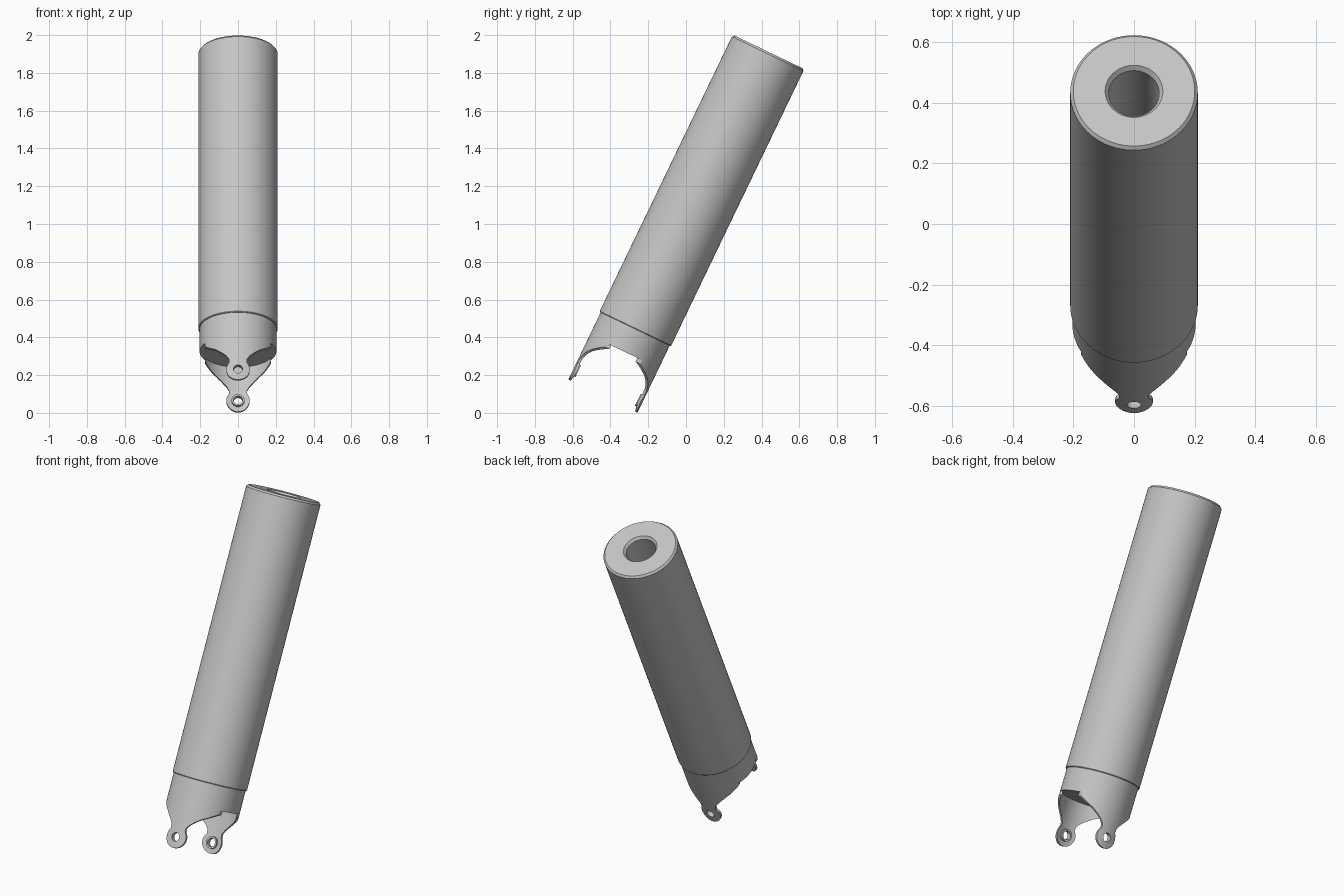
import bpy, bmesh, math
from mathutils import Matrix, Vector

if "Cube" in bpy.data.objects:
    bpy.data.objects.remove(bpy.data.objects["Cube"], do_unlink=True)

TILT = Matrix.Translation((0, -0.269, 0.444)) @ Matrix.Rotation(math.radians(-25.7), 4, 'X')
WALL, SHOULDER, EAR_Z, EAR_R, HOLE_R = 0.203, -0.133, -0.332, 0.062, 0.024

metal = bpy.data.materials.new("grey metal")
metal.use_nodes = True
GREY = (0.56, 0.56, 0.56, 1)
metal.diffuse_color = GREY
metal.node_tree.nodes["Principled BSDF"].inputs["Base Color"].default_value = GREY


def finish(name, bm):
    bmesh.ops.recalc_face_normals(bm, faces=bm.faces)
    mesh = bpy.data.meshes.new(name)
    bm.to_mesh(mesh)
    bm.free()
    mesh.materials.append(metal)
    obj = bpy.data.objects.new(name, mesh)
    bpy.context.scene.collection.objects.link(obj)
    return obj


def smooth(obj):
    obj.data.shade_smooth()
    obj.data.set_sharp_from_angle(angle=math.radians(30))


def lathe(name, profile, steps=96, move=Matrix.Identity(4)):
    """Closed (radius, height) profile turned around z."""
    bm = bmesh.new()
    rings = []
    for i in range(steps):
        a = math.tau * i / steps
        rings.append([bm.verts.new(move @ Vector((r * math.cos(a), r * math.sin(a), z)))
                      for r, z in profile])
    for i, ring in enumerate(rings):
        nxt = rings[(i + 1) % steps]
        for j in range(len(profile)):
            k = (j + 1) % len(profile)
            bm.faces.new((ring[j], nxt[j], nxt[k], ring[k]))
    return finish(name, bm)


def prism(name, outline, depth=0.3):
    """(x, z) outline extruded along y, through both sides."""
    bm = bmesh.new()
    face = bm.faces.new([bm.verts.new((x, -depth, z)) for x, z in outline])
    new = bmesh.ops.extrude_face_region(bm, geom=[face])["geom"]
    verts = [v for v in new if isinstance(v, bmesh.types.BMVert)]
    bmesh.ops.translate(bm, vec=(0, 2 * depth, 0), verts=verts)
    return finish(name, bm)


def cut(obj, cutter, operation):
    mod = obj.modifiers.new("cut", 'BOOLEAN')
    mod.operation, mod.object, mod.solver = operation, cutter, 'EXACT'
    graph = bpy.context.evaluated_depsgraph_get()
    mesh = bpy.data.meshes.new_from_object(obj.evaluated_get(graph))
    obj.modifiers.clear()
    obj.data = mesh
    bpy.data.objects.remove(cutter, do_unlink=True)


# Main tube with a stepped lower collar, chamfered rim and through bore
tube = lathe("main_tube", [
    (0.083, SHOULDER), (WALL, SHOULDER), (WALL, 0), (0.207, 0), (0.21, 0.004),
    (0.21, 1.617), (0.2, 1.628), (0.095, 1.628), (0.083, 1.612)])

# Two curved tongues: a thin sleeve trimmed to a tapering outline with round ears
tongues = lathe("fork_tongues", [(0.19, SHOULDER), (WALL, SHOULDER), (WALL, -0.42), (0.19, -0.42)])
half = [(0.174, -0.1), (0.174, -0.155), (0.16, -0.168), (0.142, -0.184), (0.116, -0.202),
        (0.087, -0.226), (0.062, -0.25), (0.049, -0.27)]
for i in range(17):
    a = math.radians(50 + 130 * i / 16)
    half.append((EAR_R * math.sin(a), EAR_Z + EAR_R * math.cos(a)))
half[-1] = (0, EAR_Z - EAR_R)
outline = half + [(-x, z) for x, z in reversed(half[:-1])]
cut(tongues, prism("outline_cutter", outline), 'INTERSECT')

circle = [(HOLE_R * math.cos(math.tau * i / 32), EAR_Z + HOLE_R * math.sin(math.tau * i / 32))
          for i in range(32)]
cut(tongues, prism("hole_cutter", circle), 'DIFFERENCE')

# Raised bushing rings on the inner side of each ear
parts = [tube, tongues]
for name, side in (("front_bushing", -1), ("back_bushing", 1)):
    turn = Matrix.Translation((0, 0, EAR_Z)) @ Matrix.Rotation(-side * math.pi / 2, 4, 'X')
    parts.append(lathe(name, [(HOLE_R, 0.175), (0.034, 0.175), (0.034, 0.2), (HOLE_R, 0.203)],
                       32, turn))

for part in parts:
    part.matrix_world = TILT
    smooth(part)
